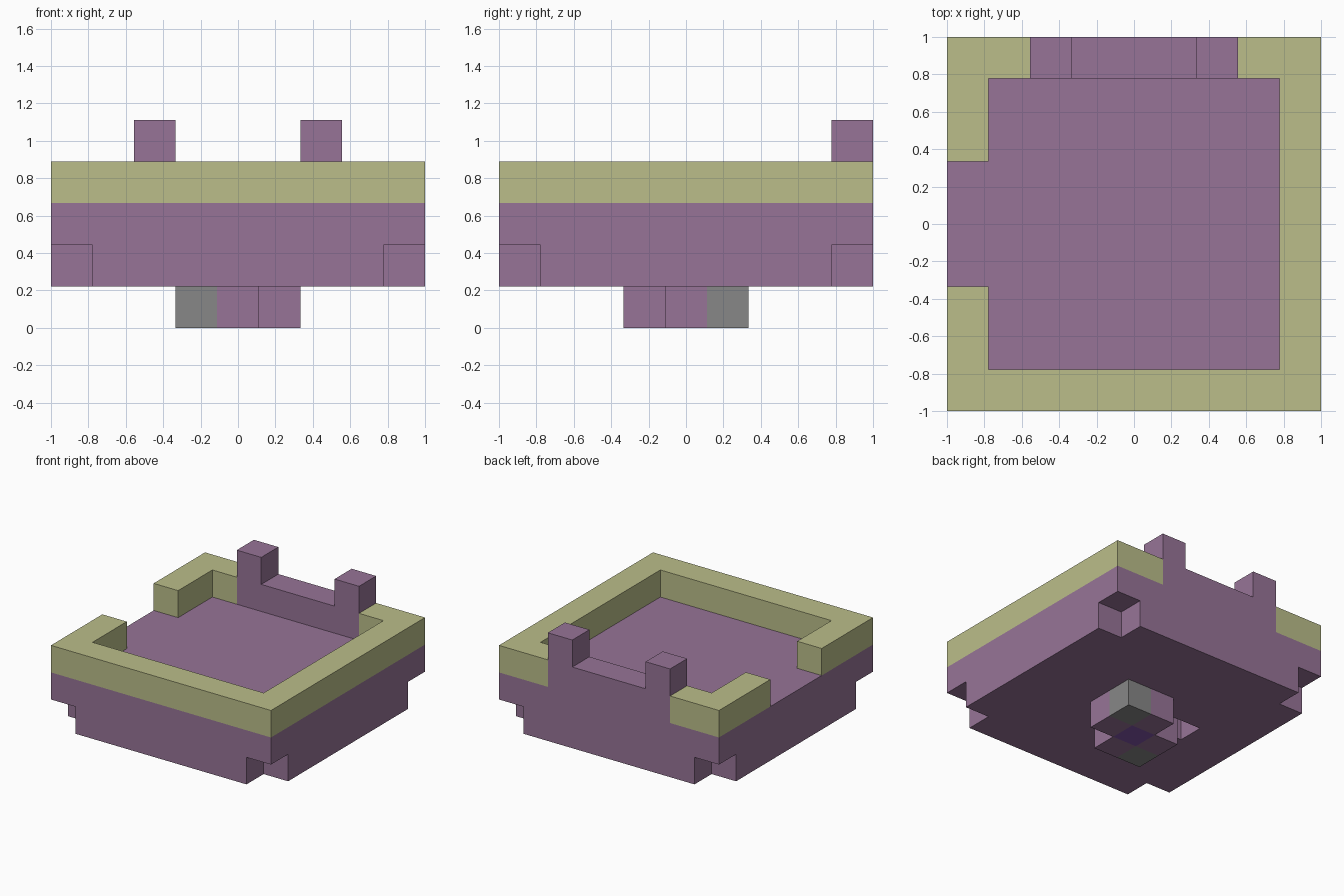
import bpy, bmesh, math
from mathutils import Vector

U = 2 / 9  # edge length of one building block

cube = bpy.data.objects.get("Cube")
if cube:
    bpy.data.objects.remove(cube, do_unlink=True)


def material(name, rgb):
    """Flat material from 0-255 display values."""
    lin = [((c / 255 + 0.055) / 1.055) ** 2.4 for c in rgb]
    m = bpy.data.materials.new(name)
    m.use_nodes = True
    m.diffuse_color = (*lin, 1)
    bsdf = m.node_tree.nodes["Principled BSDF"]
    bsdf.inputs["Base Color"].default_value = (*lin, 1)
    bsdf.inputs["Roughness"].default_value = 0.9
    return m


MAUVE = material("mauve", (151, 116, 151))
STRAW = material("straw", (187, 190, 138))
GREY = material("grey", (135, 135, 135))
INDIGO = material("indigo", (131, 86, 171))


def box(xs, ys, zs):
    """Set of block cells; every range includes both ends."""
    span = lambda r: range(r[0], r[1] + 1)
    return {(x, y, z) for x in span(xs) for y in span(ys) for z in span(zs)}


def build(name, cells, mats, pick=lambda c: 0):
    """Outer skin of a set of cells, with flat areas merged."""
    bm = bmesh.new()
    for c in sorted(cells):
        for axis in range(3):
            for sign in (-1, 1):
                n = Vector((0, 0, 0))
                n[axis] = sign
                if tuple(int(a + b) for a, b in zip(c, n)) in cells:
                    continue
                u = Vector((0, 0, 0))
                u[(axis + 1) % 3] = 1
                v = n.cross(u)
                mid = Vector(c) + Vector((0, 0, 0.5)) + n / 2
                corners = [mid + (a * u + b * v) / 2
                           for a, b in ((-1, -1), (1, -1), (1, 1), (-1, 1))]
                face = bm.faces.new([bm.verts.new(p * U) for p in corners])
                face.material_index = pick(c)
    bmesh.ops.remove_doubles(bm, verts=bm.verts, dist=U / 100)
    bmesh.ops.dissolve_limit(bm, angle_limit=math.radians(1), verts=bm.verts,
                             edges=bm.edges, delimit={'MATERIAL'})
    mesh = bpy.data.meshes.new(name)
    bm.to_mesh(mesh)
    bm.free()
    for m in mats:
        mesh.materials.append(m)
    ob = bpy.data.objects.new(name, mesh)
    bpy.context.collection.objects.link(ob)
    return ob


# Thick base: lower corners notched, one socket underneath
base = box((-4, 4), (-4, 4), (1, 2))
base -= {(x, y, 1) for x in (-4, 4) for y in (-4, 4)}
base -= {(-2, 0, 1)}
# Back sill and its two posts
sill = box((-2, 2), (4, 4), (3, 3))
posts = {(x, 4, 4) for x in (-2, 2)}
build("base_with_back_posts", base | sill | posts, [MAUVE])

# Raised rim, open at the back sill and at the right side doorway
rim = box((-4, 4), (-4, 4), (3, 3)) - box((-3, 3), (-3, 3), (3, 3))
rim -= sill | box((-4, -4), (-1, 1), (3, 3))
build("rim", rim, [STRAW])

# Foot under the middle: two opposite grey corners, indigo core
foot = box((-1, 1), (-1, 1), (0, 0)) - {(1, -1, 0), (-1, 1, 0)}


def foot_colour(c):
    if c[0] == c[1]:
        return 2 if c[0] == 0 else 1
    return 0


build("foot", foot, [MAUVE, GREY, INDIGO], foot_colour)
